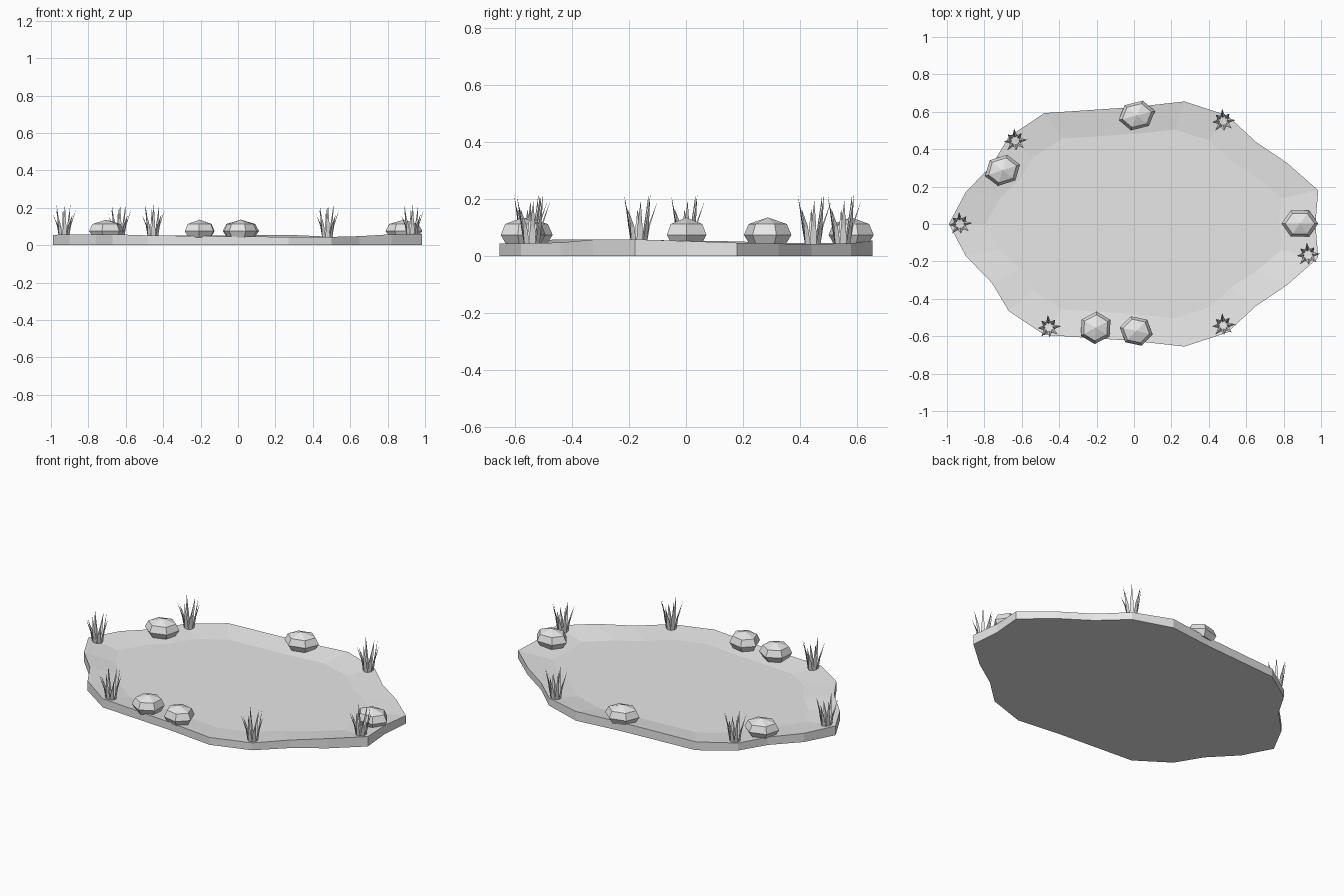
import bpy
import bmesh
from math import sin, cos, pi, radians

cube = bpy.data.objects.get("Cube")
if cube:
    bpy.data.objects.remove(cube, do_unlink=True)

stone_grey = bpy.data.materials.new("stone_grey")
stone_grey.use_nodes = True
GREY = (0.8, 0.8, 0.8, 1)
stone_grey.diffuse_color = GREY
stone_grey.node_tree.nodes["Principled BSDF"].inputs["Base Color"].default_value = GREY


def finish(name, bm):
    bmesh.ops.recalc_face_normals(bm, faces=bm.faces)
    mesh = bpy.data.meshes.new(name)
    bm.to_mesh(mesh)
    bm.free()
    mesh.materials.append(stone_grey)
    obj = bpy.data.objects.new(name, mesh)
    bpy.context.collection.objects.link(obj)
    return obj


def loft(bm, rings, cap_start=True, cap_end=True):
    """Skin a list of equally long point rings."""
    loops = [[bm.verts.new(p) for p in ring] for ring in rings]
    n = len(loops[0])
    for a, b in zip(loops, loops[1:]):
        for i in range(n):
            j = (i + 1) % n
            bm.faces.new((a[i], a[j], b[j], b[i]))
    if cap_start:
        bm.faces.new(loops[0][::-1])
    if cap_end:
        bm.faces.new(loops[-1])
    return loops


# Pond bed: half outline (x, y, back rim height, front rim height), mirrored in y
half = [(0.97, 0, .053, .053), (0.985, 0.18, .047, .059), (0.82, 0.325, .044, .058),
        (0.65, 0.44, .042, .048), (0.50, 0.58, .045, .044), (0.27, 0.655, .055, .044),
        (0, 0.625, .052, .046), (-0.48, 0.593, .05, .052), (-0.67, 0.465, .045, .058),
        (-0.76, 0.315, .047, .058), (-0.90, 0.17, .052, .057), (-0.99, 0, .055, .055)]
rim = [(x, y, zb) for x, y, zb, zf in half]
rim += [(x, -y, zf) for x, y, zb, zf in half[-2:0:-1]]
bm = bmesh.new()
loft(bm, [[(x, y, 0) for x, y, z in rim], rim,
          [(x * 0.8, y * 0.77, 0.03) for x, y, z in rim]])
finish("pond_bed", bm)


# Rocks: six-sided faceted domes
def rock(name, x, y, rx, ry, turn):
    bm = bmesh.new()
    c, s = cos(radians(turn)), sin(radians(turn))
    rings = []
    for z, k in ((0.04, 0.75), (0.075, 1), (0.113, 0.8)):
        ring = []
        for i in range(6):
            u, v = rx * k * cos(i * pi / 3), ry * k * sin(i * pi / 3)
            ring.append((x + u * c - v * s, y + u * s + v * c, z))
        rings.append(ring)
    top = loft(bm, rings, cap_end=False)[-1]
    apex = bm.verts.new((x, y, 0.136))
    for i in range(6):
        bm.faces.new((top[i], top[(i + 1) % 6], apex))
    finish(name, bm)


rock("rock_back", 0.015, 0.58, 0.1, 0.08, 14)
rock("rock_left", -0.703, 0.287, 0.098, 0.083, 18)
rock("rock_right", 0.887, 0.002, 0.098, 0.08, 0)
rock("rock_front_a", -0.205, -0.555, 0.09, 0.086, 28)
rock("rock_front_b", 0.012, -0.572, 0.09, 0.082, -12)


# Grass tufts: a ring of slim bent blades
def tuft(name, x, y):
    bm = bmesh.new()
    for i in range(8):
        a = radians(95) + i * pi / 4
        c, s = cos(a), sin(a)

        def at(r, side, z):
            return (x + r * c - side * s, y + r * s + side * c, z)

        rings = [[at(r, w, z), at(r, -w, z), at(r - w * 0.6, 0, z)]
                 for r, w, z in ((0.026, 0.012, 0.04), (0.037, 0.009, 0.105))]
        top = loft(bm, rings, cap_end=False)[-1]
        reach, height = ((0.066, 0.195), (0.052, 0.216), (0.06, 0.165))[i % 3]
        tip = bm.verts.new(at(reach, 0, height))
        for j in range(3):
            bm.faces.new((top[j], top[(j + 1) % 3], tip))
    finish(name, bm)


for i, (x, y) in enumerate([(-0.93, 0), (-0.635, 0.445), (0.477, 0.55),
                            (0.93, -0.165), (0.477, -0.542), (-0.455, -0.552)]):
    tuft("grass_tuft_%d" % (i + 1), x, y)
